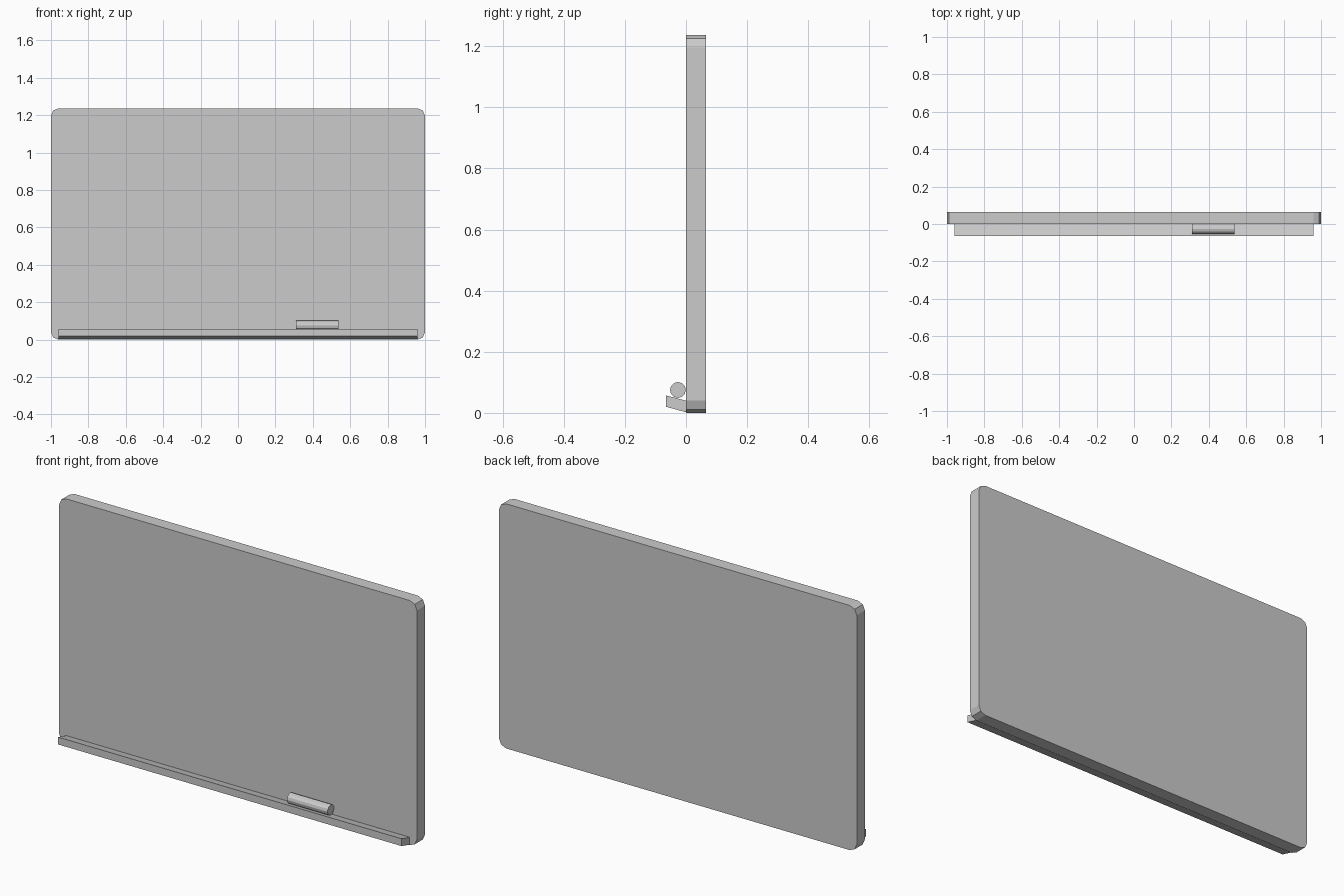
import bpy
from math import sin, cos, pi

if "Cube" in bpy.data.objects:
    bpy.data.objects.remove(bpy.data.objects["Cube"])


def prism(name, outline, depth, place):
    """Extrude a closed 2D outline between two depths; place maps (u, v, d) to xyz."""
    n = len(outline)
    verts = [place(u, v, d) for d in depth for u, v in outline]
    faces = [tuple(range(n)), tuple(range(2 * n - 1, n - 1, -1))]
    faces += [((i + 1) % n, i, n + i, n + (i + 1) % n) for i in range(n)]
    mesh = bpy.data.meshes.new(name)
    mesh.from_pydata(verts, [], faces)
    obj = bpy.data.objects.new(name, mesh)
    bpy.context.collection.objects.link(obj)
    return obj


# Board panel with two-segment rounded corners
W, H, R = 1.0, 1.236, 0.04
outline = []
corners = [(W - R, H - R), (R - W, H - R), (R - W, R), (W - R, R)]
for q, (cx, cz) in enumerate(corners):
    for s in range(3):
        a = (q + s / 2) * pi / 2
        outline.append((cx + R * cos(a), cz + R * sin(a)))
prism("board", outline, (0.065, 0.0), lambda u, v, d: (u, d, v))

# Sloped tray along the bottom edge, profile in y-z
tray = [(0.0, 0.002), (0.0, 0.04), (-0.065, 0.057), (-0.065, 0.02)]
prism("tray", tray, (-0.96, 0.96), lambda u, v, d: (d, u, v))

# Round marker resting on the tray
SIDES = 12
circle = [(-0.0265 + 0.026 * cos(-2 * pi * i / SIDES),
           0.075 + 0.026 * sin(-2 * pi * i / SIDES)) for i in range(SIDES)]
prism("marker", circle, (0.31, 0.537), lambda u, v, d: (d, u, v))
